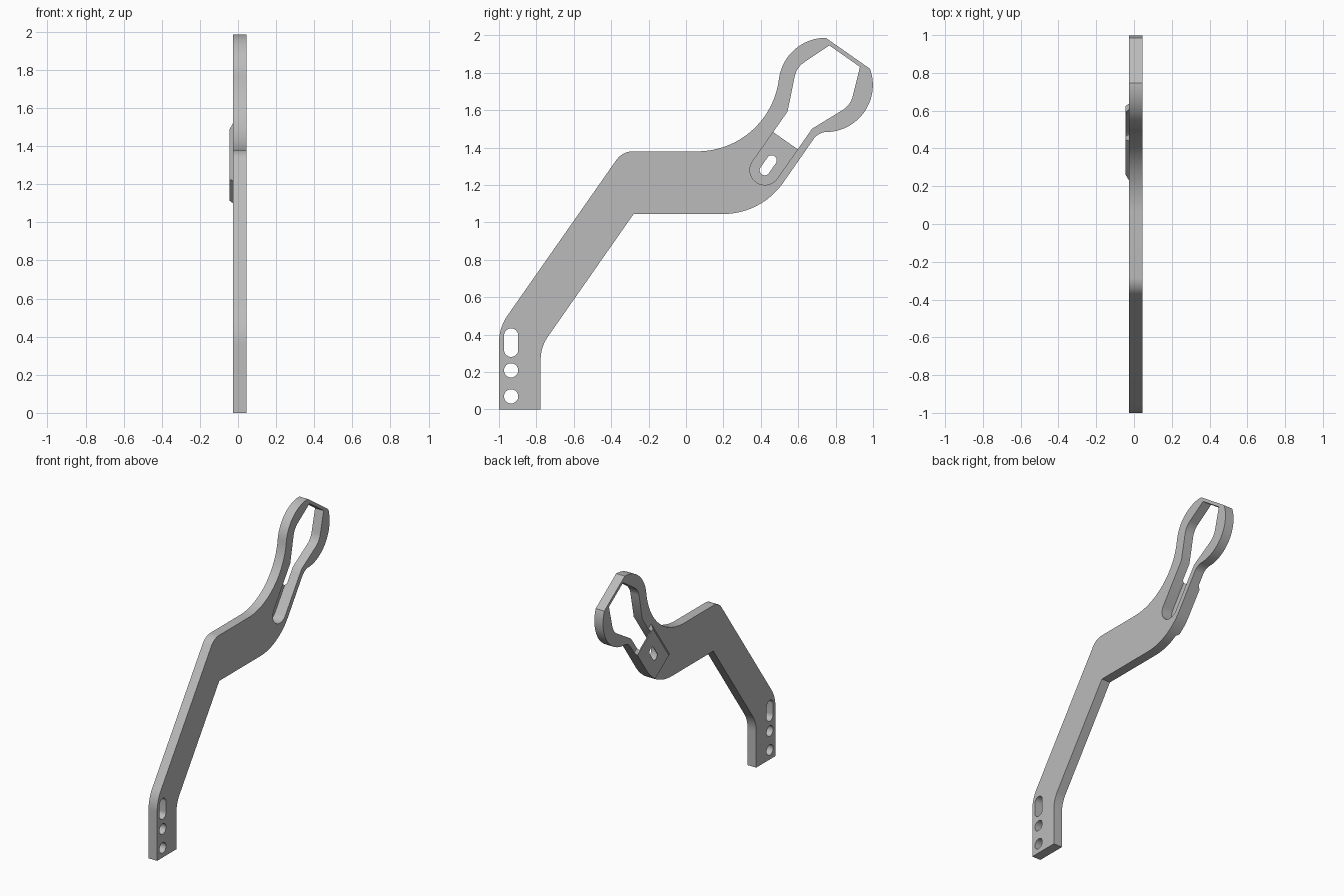
import bpy, bmesh
from math import cos, sin, radians, tan
from mathutils import Vector

cube = bpy.data.objects.get("Cube")
if cube:
    bpy.data.objects.remove(cube, do_unlink=True)

grey = bpy.data.materials.new("plain grey")
grey.use_nodes = True
colour = (0.5, 0.5, 0.5, 1)
grey.diffuse_color = colour
grey.node_tree.nodes["Principled BSDF"].inputs["Base Color"].default_value = colour

BACK, FACE, PAD_BACK, POCKET = -0.026, 0.044, -0.044, -0.039
TILT = radians(55)
ORIGIN = Vector((0.531, 1.436))
ALONG = Vector((cos(TILT), sin(TILT)))
ACROSS = Vector((-sin(TILT), cos(TILT)))


def tilted(s, w):
    """Point in the frame of the tilted head: s along its axis, w across."""
    return tuple(ORIGIN + ALONG * s + ACROSS * w)


def arc(cy, cz, r, start, end, steps=24):
    angles = [radians(start + (end - start) * i / steps) for i in range(steps + 1)]
    return [(cy + r * cos(a), cz + r * sin(a)) for a in angles]


def rounded(points, steps=12):
    """Closed profile; a third value on a point is its corner radius."""
    result = []
    for i, p in enumerate(points):
        c = Vector(p[:2])
        if len(p) < 3:
            result.append(tuple(c))
            continue
        u = (Vector(points[i - 1][:2]) - c).normalized()
        v = (Vector(points[(i + 1) % len(points)][:2]) - c).normalized()
        half = u.angle(v) / 2
        centre = c + (u + v).normalized() * p[2] / sin(half)
        first = c + u * p[2] / tan(half) - centre
        last = c + v * p[2] / tan(half) - centre
        sweep = first.angle(last)
        for k in range(steps + 1):
            t = k / steps
            q = (first * sin((1 - t) * sweep) + last * sin(t * sweep)) / sin(sweep)
            result.append(tuple(centre + q))
    return result


def capsule(a, b, r):
    a, b = Vector(a), Vector(b)
    d = b - a
    turn = 90 if d.length == 0 else Vector((1, 0)).angle(d) * 180 / 3.14159265
    ends = arc(*b, r, turn - 90, turn + 90, 16) + arc(*a, r, turn + 90, turn + 270, 16)
    return ends if d.length else arc(*a, r, 0, 348.75, 31)


def prism(name, profile, x0, x1, profile1=None):
    """Solid between a profile at x0 and the same or another one at x1."""
    bm = bmesh.new()
    low = [bm.verts.new((x0, y, z)) for y, z in profile]
    high = [bm.verts.new((x1, y, z)) for y, z in profile1 or profile]
    bm.faces.new(low)
    bm.faces.new(high)
    for i in range(len(low)):
        bm.faces.new((low[i - 1], low[i], high[i], high[i - 1]))
    bmesh.ops.recalc_face_normals(bm, faces=bm.faces)
    mesh = bpy.data.meshes.new(name)
    bm.to_mesh(mesh)
    bm.free()
    mesh.materials.append(grey)
    obj = bpy.data.objects.new(name, mesh)
    bpy.context.collection.objects.link(obj)
    return obj


def combine(obj, tool, operation="DIFFERENCE"):
    mod = obj.modifiers.new("cut", "BOOLEAN")
    mod.operation, mod.object, mod.solver = operation, tool, "EXACT"
    bpy.ops.object.select_all(action="DESELECT")
    bpy.context.view_layer.objects.active = obj
    obj.select_set(True)
    bpy.ops.object.modifier_apply(modifier=mod.name)


# Outer silhouette: foot, slanted arm, level arm, then the round head
outline = rounded(
    [(-1, 0), (-0.777, 0), (-0.777, 0.334, 0.22), (-0.28, 1.045), (0.403, 1.045, 0.39)]
    + arc(0.757, 1.392, 0.092, 145, 92, 12)
    + arc(0.747, 1.735, 0.252, -87, 20, 40)
    + arc(0.747, 1.735, 0.252, 90, 173, 32)
    + arc(0.06, 1.82, 0.44, -7, -90, 36)
    + [(-0.34, 1.38, 0.11), (-1, 0.437, 0.25)])

# Head opening, running down into the rounded pocket
half = [(-0.27, 0.08, 0.0799), (0.135, 0.08), (0.356, 0.176, 0.12), (0.553, 0.1)]
loop = half + [(s, -w, *r) for s, w, *r in reversed(half)]
opening = rounded([tilted(s, w) + tuple(r) for s, w, *r in loop])

# Cutters
head_cutter = prism("head_cutter", opening, POCKET, 0.2)
bolt_cutter = prism("bolt_cutter", capsule(tilted(-0.192, 0), tilted(-0.127, 0), 0.027), -0.2, 0.2)
trim = prism("trim", outline, -0.2, 0.2)
foot_cutters = [
    prism("foot_cutter", capsule((-0.935, a), (-0.935, b), 0.038), -0.2, 0.2)
    for a, b in ((0.07, 0.07), (0.209, 0.209), (0.319, 0.395))]

# Bracket plate
plate = prism("bracket_plate", outline, BACK, FACE)
for tool in [head_cutter] + foot_cutters:
    combine(plate, tool)


def pad_profile(inset):
    s0, s1, w = -0.35 + inset, 0.017 - inset, 0.123 - inset
    return [tilted(s0, -0.25), tilted(s1, -0.25), tilted(s1, w), tilted(s0, w)]


# Bevelled backing pad that closes the pocket
pad = prism("backing_pad", pad_profile(0), BACK, PAD_BACK, pad_profile(0.022))
combine(pad, trim, "INTERSECT")
combine(pad, head_cutter)
combine(pad, bolt_cutter)

for tool in [head_cutter, bolt_cutter, trim] + foot_cutters:
    bpy.data.objects.remove(tool, do_unlink=True)

bpy.ops.object.select_all(action="DESELECT")
for obj in (plate, pad):
    obj.select_set(True)
bpy.context.view_layer.objects.active = plate
bpy.ops.object.shade_smooth_by_angle(angle=radians(25))
